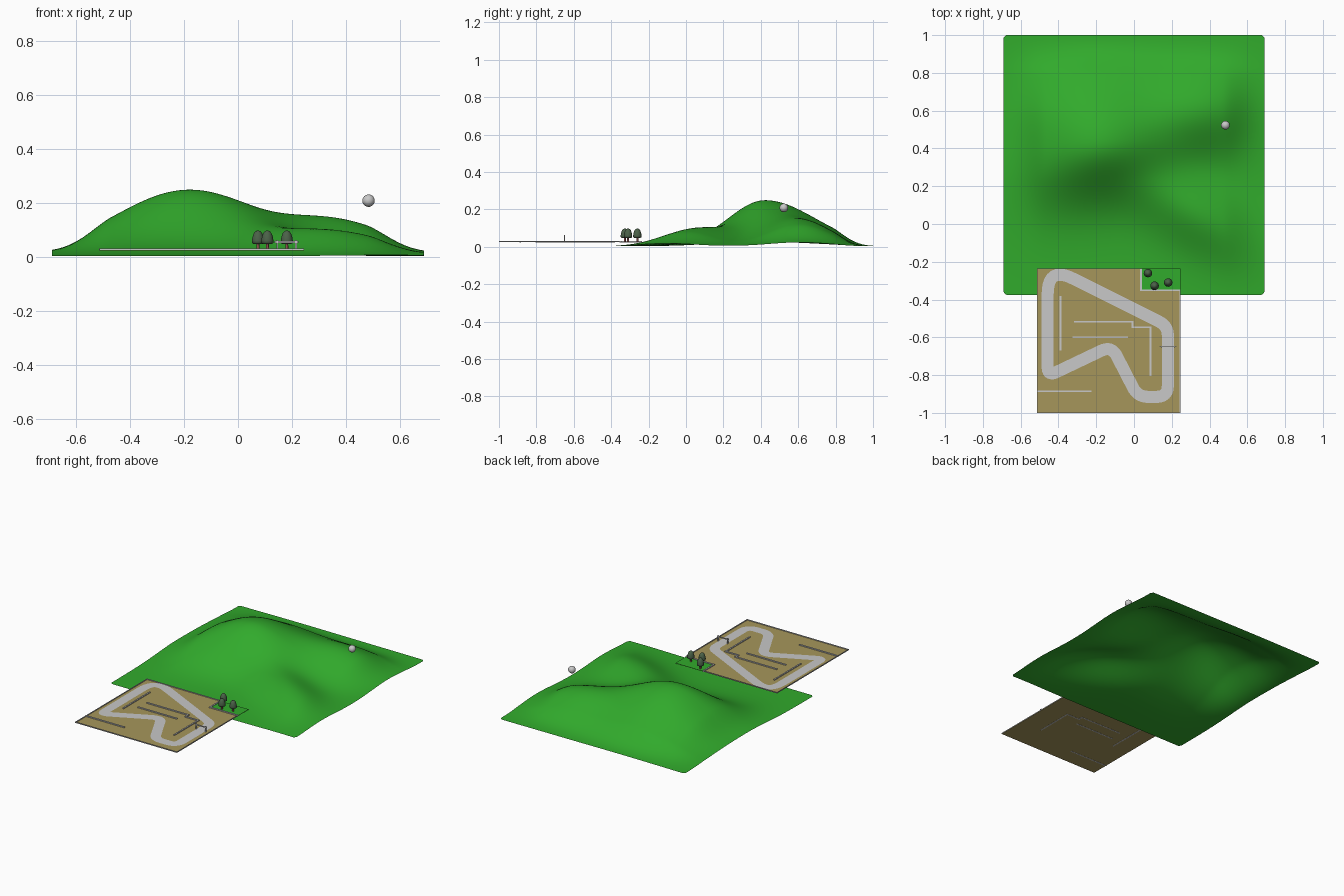
import bpy, bmesh, math
from mathutils import Vector

if "Cube" in bpy.data.objects:
    bpy.data.objects.remove(bpy.data.objects["Cube"])


def mat(name, r, g, b):
    m = bpy.data.materials.new(name)
    m.diffuse_color = (r, g, b, 1)
    m.use_nodes = True
    m.node_tree.nodes["Principled BSDF"].inputs["Base Color"].default_value = m.diffuse_color
    return m


GRASS = mat("grass green", 0.031, 0.405, 0.025)
SAND = mat("sand brown", 0.38, 0.305, 0.105)
GREY = mat("light grey", 0.58, 0.58, 0.58)
LEAF = mat("dark foliage", 0.07, 0.12, 0.065)
TRUNK = mat("red brown", 0.27, 0.08, 0.08)


def finish(bm, name, material, smooth=False):
    me = bpy.data.meshes.new(name)
    bm.to_mesh(me)
    bm.free()
    me.materials.append(material)
    ob = bpy.data.objects.new(name, me)
    bpy.context.collection.objects.link(ob)
    if smooth:
        for p in me.polygons:
            p.use_smooth = True
    return ob


def add_box(bm, x0, x1, y0, y1, z0, z1):
    vs = bmesh.ops.create_cube(bm, size=1)["verts"]
    for v in vs:
        v.co = Vector((x1 if v.co.x > 0 else x0, y1 if v.co.y > 0 else y0,
                       z1 if v.co.z > 0 else z0))


def box(name, material, *dims):
    bm = bmesh.new()
    add_box(bm, *dims)
    return finish(bm, name, material)


def lathe(name, material, profile, loc, n=20):
    bm = bmesh.new()
    vs = [bm.verts.new((r, 0, z)) for r, z in profile]
    es = [bm.edges.new(p) for p in zip(vs, vs[1:])]
    bmesh.ops.spin(bm, geom=vs + es, cent=(0, 0, 0), axis=(0, 0, 1),
                   angle=math.tau, steps=n)
    bmesh.ops.remove_doubles(bm, verts=bm.verts, dist=1e-5)
    bmesh.ops.recalc_face_normals(bm, faces=bm.faces)
    ob = finish(bm, name, material, True)
    ob.location = loc
    return ob


# Hilly terrain: a smooth open sheet
X0, X1, Y0, Y1 = -0.69, 0.69, -0.375, 1.0


def step(t):
    t = max(0, min(1, t))
    return t * t * (3 - 2 * t)


def bump(x, y, cx, cy, sx, sy, rho=0):
    u, v = (x - cx) / sx, (y - cy) / sy
    return math.exp(-(u * u - 2 * rho * u * v + v * v) / (2 * (1 - rho * rho)))


def height(x, y):
    h = 0.236 * bump(x, y, -0.2, 0.43, 0.27, 0.205 if y < 0.43 else 0.265,
                     0.25 * step((0.63 - y) / 0.4))
    h += 0.120 * bump(x, y, 0.37, 0.61, 0.215, 0.16)
    h += 0.097 * bump(x, y, 0.31, 0.07, 0.245, 0.18, -0.6)
    fx = 0.5 + 0.5 * step((X1 - abs(x)) / 0.22)
    fy = 0.12 + 0.88 * step((Y1 - y) / 0.22)
    return 0.003 + h * fx * fy


bm = bmesh.new()
bmesh.ops.create_grid(bm, x_segments=96, y_segments=96, size=1)
for v in bm.verts:
    a, b = v.co.x, v.co.y
    if abs(a) > 0.999 and abs(b) > 0.999:   # soften the corners
        a, b = a * 0.99, b * 0.99
    x = X0 + (X1 - X0) * (a + 1) / 2
    y = Y0 + (Y1 - Y0) * (b + 1) / 2
    v.co = (x, y, height(x, y))
finish(bm, "terrain", GRASS, True)

# Sand plate and grass corner
Z = 0.025
PX0, PX1, PY0, PY1 = -0.513, 0.245, -1.0, -0.236
GX, GY = 0.037, -0.35
box("sand_plate", SAND, PX0, PX1, PY0, PY1, Z - 0.001, Z)
box("grass_corner", GRASS, GX, PX1, GY, PY1, Z, Z + 0.001)

# Race track: rounded closed centre line widened into a ribbon
corners = [(-0.457, -0.222, 0.15), (0.179, -0.54, 0.05), (0.179, -0.915, 0.06),
           (0.02, -0.915, 0.055), (-0.119, -0.645, 0.06), (-0.457, -0.806, 0.05)]
path = []
for i, (x, y, r) in enumerate(corners):
    c = Vector((x, y))
    p = (Vector(corners[i - 1][:2]) - c).normalized() * r + c
    q = (Vector(corners[(i + 1) % 6][:2]) - c).normalized() * r + c
    for k in range(11):
        t = k / 10
        path.append(p * (1 - t) ** 2 + c * 2 * t * (1 - t) + q * t * t)
bm = bmesh.new()
rails = []
n = len(path)
for i, p in enumerate(path):
    d = (path[(i + 1) % n] - path[i - 1]).normalized()
    off = Vector((-d.y, d.x)) * 0.032
    rails.append([bm.verts.new((*(p + s * off), Z + 0.0015)) for s in (1, -1)])
for i in range(n):
    (a, b), (c, d) = rails[i], rails[(i + 1) % n]
    bm.faces.new((a, b, d, c))
bmesh.ops.recalc_face_normals(bm, faces=bm.faces)
if bm.faces[:][0].normal.z < 0:
    bmesh.ops.reverse_faces(bm, faces=bm.faces)
finish(bm, "track", GREY)

# Low barriers in and around the circuit
H = Z + 0.006
runs = [[(-0.389, -0.385), (-0.389, -0.664)],
        [(-0.312, -0.517), (-0.008, -0.517), (-0.008, -0.547), (0.087, -0.547),
         (0.087, -0.80)],
        [(-0.322, -0.6), (-0.037, -0.6)],
        [(-0.51, -0.886), (-0.23, -0.886)],
        [(GX, PY1), (GX, GY), (PX1, GY)]]
bm = bmesh.new()
for run in runs:
    for (ax, ay), (bx, by) in zip(run, run[1:]):
        w = 0.0045
        add_box(bm, min(ax, bx) - w, min(max(ax, bx) + w, PX1),
                min(ay, by) - w, min(max(ay, by) + w, PY1), Z - 0.002, H)
finish(bm, "inner_barriers", GREY)
bm = bmesh.new()
e = 0.003
for d in [(PX0, PX0 + e, PY0, PY1), (PX1 - e, PX1, PY0, GY),
          (PX0, PX1, PY0, PY0 + e), (PX0, GX, PY1 - e, PY1)]:
    add_box(bm, *d, Z, H)
finish(bm, "outer_barriers", GREY)

# Start gate
bm = bmesh.new()
for x in (0.145, 0.215):
    add_box(bm, x - 0.003, x + 0.003, -0.653, -0.647, Z, 0.062)
add_box(bm, 0.136, 0.224, -0.652, -0.648, 0.051, 0.058)
finish(bm, "start_gate", GREY)

# Trees
crown = [(0, 0.047), (0.016, 0.047), (0.022, 0.051), (0.0225, 0.060), (0.020, 0.074),
         (0.0155, 0.087), (0.009, 0.095), (0, 0.098)]
for x, y in ((0.074, -0.26), (0.109, -0.327), (0.181, -0.31)):
    lathe("tree_crown", LEAF, crown, (x, y, 0))
    lathe("tree_trunk", TRUNK, [(0.006, Z), (0.005, 0.05)], (x, y, 0), 10)

# Floating ball
bm = bmesh.new()
bmesh.ops.create_uvsphere(bm, u_segments=28, v_segments=16, radius=0.023)
ball = finish(bm, "ball", GREY, True)
ball.location = (0.484, 0.523, 0.208)
